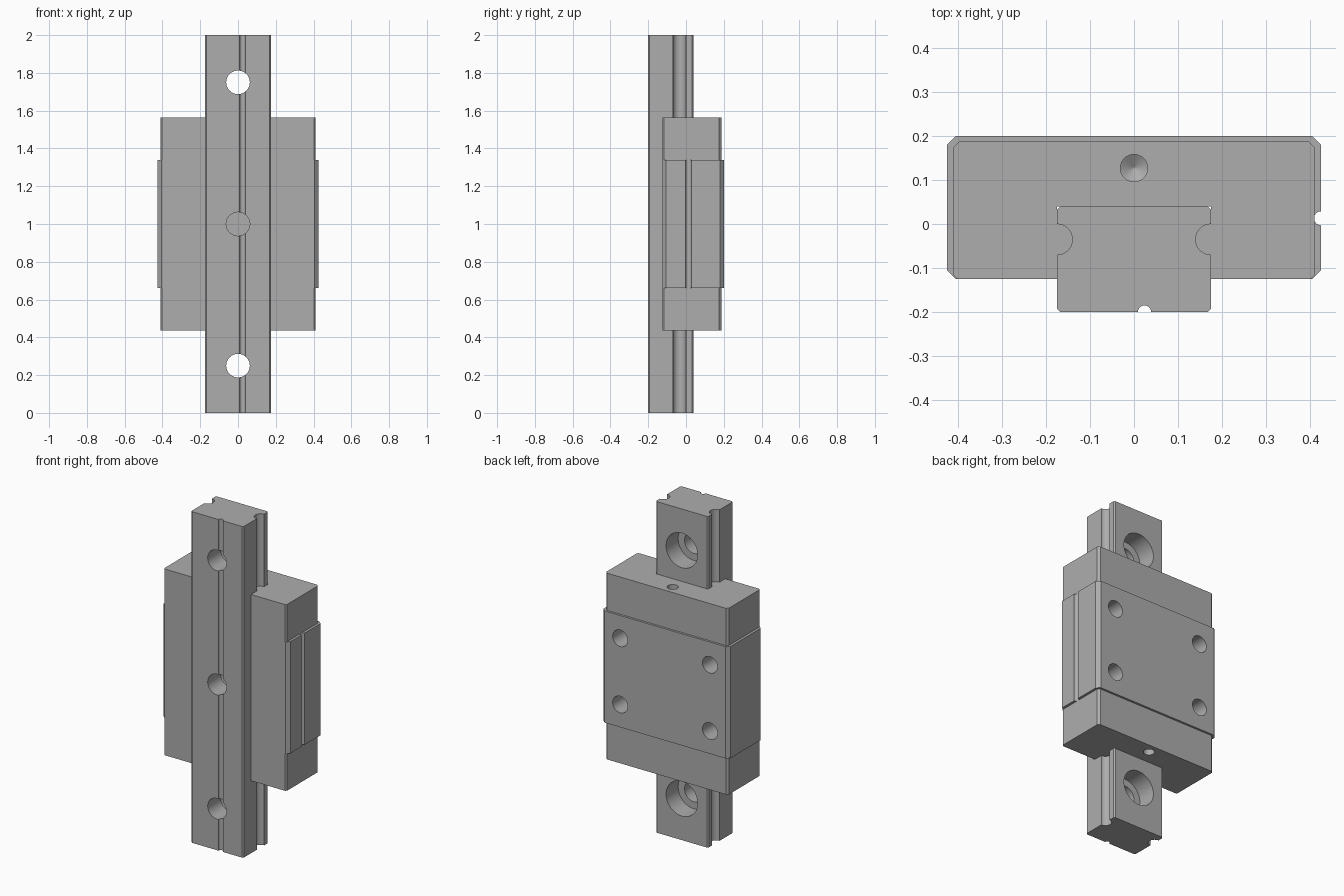
import bpy
import bmesh
from math import sin, cos, radians, tau
from mathutils import Vector

cube = bpy.data.objects.get("Cube")
if cube:
    bpy.data.objects.remove(cube, do_unlink=True)

# One plain metal colour
GREY = (0.42, 0.42, 0.42, 1.0)
metal = bpy.data.materials.new("grey_metal")
metal.use_nodes = True
metal.diffuse_color = GREY
metal.node_tree.nodes["Principled BSDF"].inputs["Base Color"].default_value = GREY

# Shared dimensions
RAIL_X, RAIL_TOP, FLOOR = 0.175, 0.04, -0.2
TRACK_Y, TRACK_R = -0.035, 0.035
UNDERSIDE, MID = -0.125, 1.0
BLOCK_HALF, CARRIAGE_HALF = 0.3375, 0.5625


def arc(cx, cy, r, start, end, n=14):
    angles = [radians(start + (end - start) * i / n) for i in range(n + 1)]
    return [(cx + r * cos(a), cy + r * sin(a)) for a in angles]


def mirrored(points):
    return [(-x, y) for x, y in reversed(points)]


def make_object(name, bm):
    bmesh.ops.recalc_face_normals(bm, faces=bm.faces)
    mesh = bpy.data.meshes.new(name)
    bm.to_mesh(mesh)
    bm.free()
    mesh.materials.append(metal)
    obj = bpy.data.objects.new(name, mesh)
    bpy.context.collection.objects.link(obj)
    return obj


def extrude(name, profile, z0, z1):
    bm = bmesh.new()
    face = bm.faces.new([bm.verts.new((x, y, z0)) for x, y in profile])
    top = bmesh.ops.extrude_face_region(bm, geom=[face])["geom"]
    verts = [g for g in top if isinstance(g, bmesh.types.BMVert)]
    bmesh.ops.translate(bm, verts=verts, vec=(0, 0, z1 - z0))
    return make_object(name, bm)


def add_bore(bm, steps, origin, direction, n=48):
    """Closed turned solid; steps are (radius, depth) along the direction."""
    rot = Vector(direction).to_track_quat("Z", "Y")
    rings = []
    for r, d in steps:
        rings.append([bm.verts.new(Vector(origin) + rot @ Vector(
            (r * cos(tau * i / n), r * sin(tau * i / n), d))) for i in range(n)])
    for a, b in zip(rings, rings[1:]):
        for i in range(n):
            j = (i + 1) % n
            bm.faces.new((a[i], a[j], b[j], b[i]))
    bm.faces.new(rings[0])
    bm.faces.new(rings[-1])


def cut(obj, steps, origins, direction):
    bm = bmesh.new()
    for origin in origins:
        add_bore(bm, steps, origin, direction)
    cutter = make_object("hole_cutter", bm)
    cutter.hide_render = True
    mod = obj.modifiers.new("holes", "BOOLEAN")
    mod.operation = "DIFFERENCE"
    mod.solver = "EXACT"
    mod.object = cutter
    bpy.context.view_layer.objects.active = obj
    bpy.ops.object.modifier_apply(modifier=mod.name)
    bpy.data.objects.remove(cutter, do_unlink=True)


def finish(obj):
    bpy.ops.object.select_all(action="DESELECT")
    obj.select_set(True)
    bpy.context.view_layer.objects.active = obj
    bpy.ops.object.shade_smooth_by_angle(angle=radians(25))


def drill(radius, depth):
    return [(radius, -0.02), (radius, depth), (0.001, depth + 0.6 * radius)]


def carriage_profile(w, top, low_c, high_c, side_groove=()):
    # Slot wall follows the rail, with ridges filling its ball tracks
    inner = [(RAIL_X, RAIL_TOP)] + arc(RAIL_X, TRACK_Y, TRACK_R, 90, 270)
    low = [(RAIL_X, UNDERSIDE), (w - low_c, UNDERSIDE), (w, UNDERSIDE + low_c)]
    high = [(w, top - high_c), (w - high_c, top)]
    return inner + low + list(side_groove) + high + mirrored(inner + low + high)


# Rail: side ball tracks, chamfered corners, reference groove on the front
c = 0.008
side = [(RAIL_X - c, FLOOR), (RAIL_X, FLOOR + c)]
side += arc(RAIL_X, TRACK_Y, TRACK_R, 270, 90)
side += [(RAIL_X, RAIL_TOP - c), (RAIL_X - c, RAIL_TOP)]
rail = extrude("rail", side + mirrored(side) + arc(0.024, FLOOR, 0.015, 180, 0), 0, 2)

# Counterbored mounting holes
cut(rail, [(0.105, -0.02), (0.105, 0.115), (0.0625, 0.115), (0.0625, 0.3)],
    [(0, RAIL_TOP, MID + s * 0.75) for s in (-1, 0, 1)], (0, -1, 0))
finish(rail)

# Carriage block with a reference groove on its left side and four screw holes
groove = arc(0.425, 0.013, 0.016, 270, 90)
block = extrude("carriage_block", carriage_profile(0.425, 0.2, 0.02, 0.02, groove),
                MID - BLOCK_HALF, MID + BLOCK_HALF)
cut(block, drill(0.05, 0.125),
    [(sx * 0.3, 0.2, MID + sz * 0.2) for sx in (-1, 1) for sz in (-1, 1)], (0, -1, 0))
finish(block)

# End caps, each with a grease hole
for name, s in (("upper_end_cap", 1), ("lower_end_cap", -1)):
    z0, z1 = sorted((MID + s * BLOCK_HALF, MID + s * CARRIAGE_HALF))
    cap = extrude(name, carriage_profile(0.41, 0.187, 0.008, 0.012), z0, z1)
    cut(cap, drill(0.031, 0.1), [(0, 0.127, MID + s * CARRIAGE_HALF)], (0, 0, -s))
    finish(cap)
